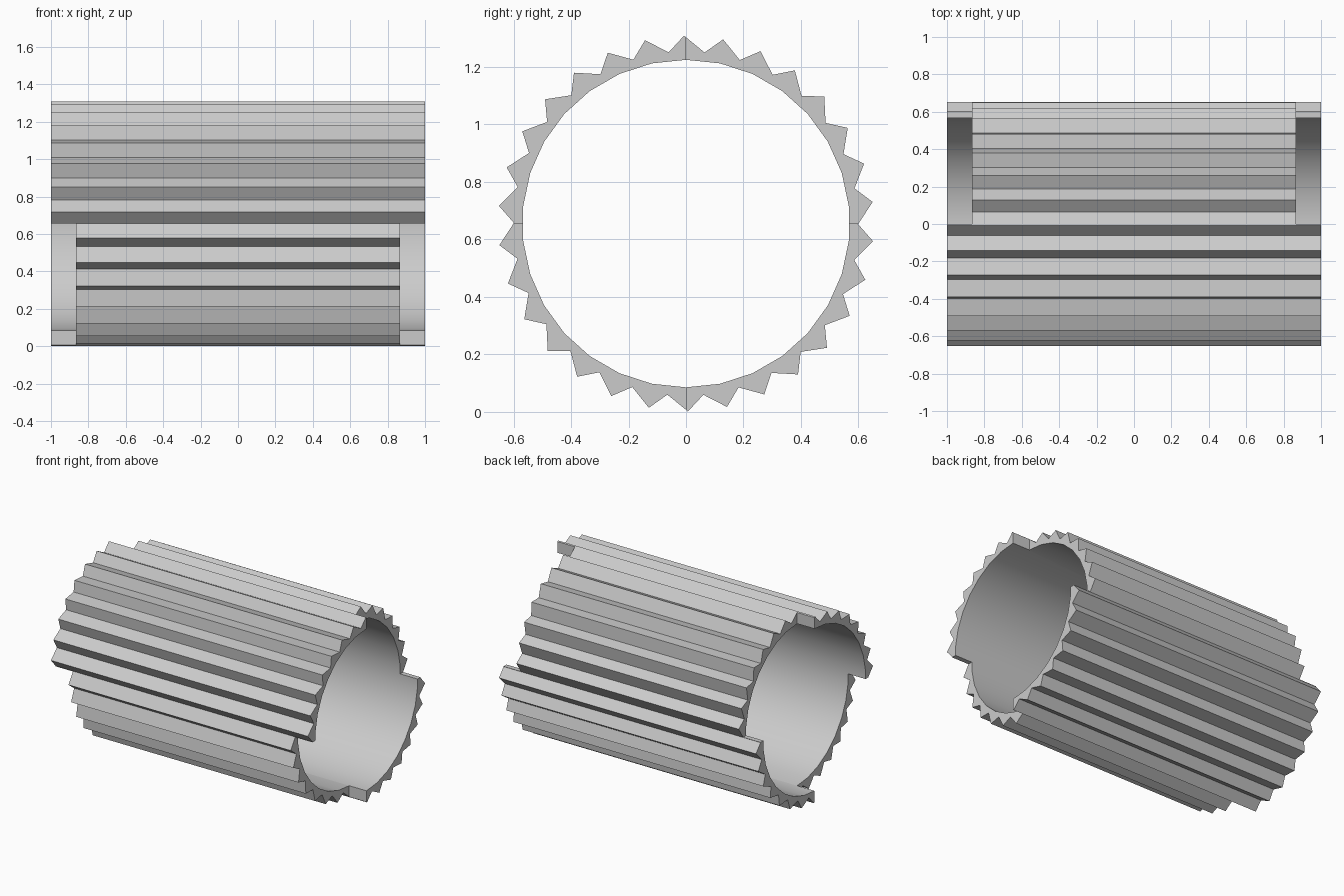
import bpy, bmesh
from math import sin, cos, radians

cube = bpy.data.objects.get("Cube")
if cube:
    bpy.data.objects.remove(cube, do_unlink=True)

TEETH = 30
STEP = 360 / TEETH
CENTRE_Z = 0.655
TIP_R, ROOT_R, BORE_R = 0.654, 0.599, 0.57
HALF_LEN, SHORT_HALF = 1.0, 0.865

grey = bpy.data.materials.new("plain grey")
grey.use_nodes = True
colour = (0.6, 0.6, 0.6, 1)
grey.diffuse_color = colour
grey.node_tree.nodes["Principled BSDF"].inputs["Base Color"].default_value = colour


def ring_point(x, radius, degrees):
    a = radians(degrees)
    return (x, radius * sin(a), CENTRE_Z + radius * cos(a))


# Toothed sleeve: outer zigzag and a round bore
bm = bmesh.new()
loops = []
for x in (-HALF_LEN, HALF_LEN):
    outer, bore = [], []
    for i in range(TEETH):
        a = i * STEP
        outer.append(bm.verts.new(ring_point(x, TIP_R, a - 0.6)))
        outer.append(bm.verts.new(ring_point(x, ROOT_R, a + 6.2)))
        bore.append(bm.verts.new(ring_point(x, BORE_R, a)))
    loops.append((outer, bore))

(outer_a, bore_a), (outer_b, bore_b) = loops
for ring_a, ring_b in ((outer_a, outer_b), (bore_a, bore_b)):
    n = len(ring_a)
    for i in range(n):
        j = (i + 1) % n
        bm.faces.new((ring_a[i], ring_a[j], ring_b[j], ring_b[i]))
for outer, bore in loops:
    for i in range(TEETH):
        j = (i + 1) % TEETH
        tip, root, next_tip = outer[2 * i], outer[2 * i + 1], outer[2 * j]
        bm.faces.new((bore[i], tip, root))
        bm.faces.new((bore[i], root, bore[j]))
        bm.faces.new((bore[j], root, next_tip))
bmesh.ops.recalc_face_normals(bm, faces=bm.faces)
mesh = bpy.data.meshes.new("toothed_sleeve")
bm.to_mesh(mesh)
bm.free()
mesh.materials.append(grey)
sleeve = bpy.data.objects.new("toothed_sleeve", mesh)
bpy.context.collection.objects.link(sleeve)

# End notches: front lower and back upper quarters are shorter at both ends
for end in (-1, 1):
    for side in (-1, 1):
        bpy.ops.mesh.primitive_cube_add(
            size=1, location=(end * (SHORT_HALF + 0.5), side * 0.5, CENTRE_Z + side * 0.5))
        cutter = bpy.context.object
        cutter.name = "notch_cutter"
        cutter.hide_render = True
        bpy.ops.object.select_all(action='DESELECT')
        sleeve.select_set(True)
        bpy.context.view_layer.objects.active = sleeve
        mod = sleeve.modifiers.new("notch", 'BOOLEAN')
        mod.operation = 'DIFFERENCE'
        mod.solver = 'EXACT'
        mod.object = cutter
        bpy.ops.object.modifier_apply(modifier=mod.name)
        bpy.data.objects.remove(cutter, do_unlink=True)

# Smooth bore, crisp teeth
bpy.ops.object.shade_smooth_by_angle(angle=radians(25))
